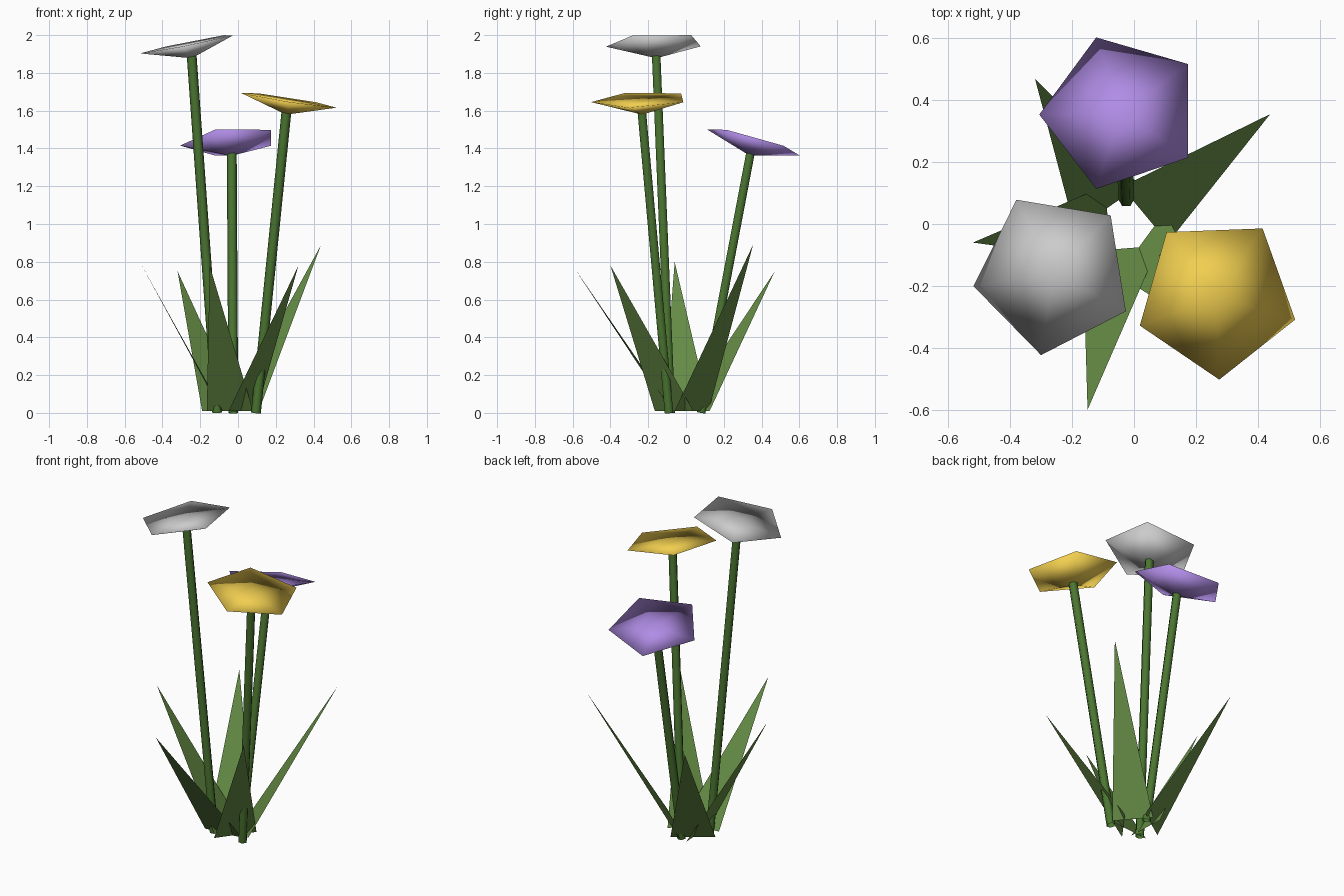
import bpy
from math import radians, cos, sin, pi
from mathutils import Vector

if "Cube" in bpy.data.objects:
    bpy.data.objects.remove(bpy.data.objects["Cube"])


def material(name, rgb):
    m = bpy.data.materials.new(name)
    m.diffuse_color = (*rgb, 1)
    m.use_nodes = True
    m.node_tree.nodes["Principled BSDF"].inputs["Base Color"].default_value = m.diffuse_color
    return m


def make(name, verts, faces, mat=None, smooth=False):
    me = bpy.data.meshes.new(name)
    me.from_pydata([tuple(v) for v in verts], [], faces)
    me.update()
    if mat:
        me.materials.append(mat)
    for p in me.polygons:
        p.use_smooth = smooth
    ob = bpy.data.objects.new(name, me)
    bpy.context.collection.objects.link(ob)
    return ob


def ring(center, normal, azimuth, radius, n):
    """Points of a regular polygon, the first one towards the azimuth."""
    w = Vector(normal).normalized()
    u = Vector((cos(radians(azimuth)), sin(radians(azimuth)), 0))
    u = (u - w * u.dot(w)).normalized()
    v = w.cross(u)
    return [Vector(center) + radius * (u * cos(2 * pi * i / n) + v * sin(2 * pi * i / n))
            for i in range(n)]


leaf_green = material("leaf_green", (0.13, 0.26, 0.06))
stem_green = material("stem_green", (0.07, 0.18, 0.03))
purple = material("purple_petal", (0.43, 0.26, 0.78))
yellow = material("yellow_petal", (0.88, 0.62, 0.08))

# flowers: name, rim centre, tilt, first corner azimuth, stem foot, material
flowers = [
    ("grey", (-0.26, -0.16, 1.956), (-0.2, -0.035, 1), 189, (-0.11, -0.08, 0), None),
    ("yellow", (0.267, -0.236, 1.658), (0.155, -0.043, 1), -16, (0.095, -0.09, 0), yellow),
    ("purple", (-0.04, 0.36, 1.438), (-0.093, 0.28, 1), 180, (-0.025, 0.08, 0), purple),
]
for name, c, tilt, az, foot, mat in flowers:
    n = Vector(tilt).normalized()
    apex = Vector(c) - n * 0.08
    # shallow five-sided head with a flat top and pointed underside
    rim = ring(c, tilt, az, 0.267, 5)
    faces = []
    for i in range(5):
        j = (i + 1) % 5
        faces += [(i, j, 5), (j, i, 6)]
    make(name + "_flower_head", rim + [Vector(c), apex], faces, mat, True)
    # six-sided stem leaning out from the foot
    axis = apex - Vector(foot)
    top = apex + axis.normalized() * 0.015
    verts = ring(foot, axis, 0, 0.026, 6) + ring(top, axis, 0, 0.026, 6)
    sides = [(i, (i + 1) % 6, (i + 1) % 6 + 6, i + 6) for i in range(6)]
    make(name + "_stem", verts, sides, stem_green, True)

# leaves: flat triangles given by two base corners and the tip
leaves = [
    ((-0.19, -0.02), (0.02, 0.125), (-0.32, 0.47, 0.75)),
    ((-0.04, 0.12), (0.11, -0.06), (0.44, 0.355, 0.89)),
    ((-0.08, -0.12), (-0.09, 0.125), (-0.52, -0.06, 0.80)),
    ((0.08, -0.07), (-0.165, -0.09), (-0.15, -0.60, 0.78)),
    ((0.10, 0.04), (-0.05, -0.165), (0.32, -0.40, 0.78)),
]
for k, (a, b, tip) in enumerate(leaves):
    make(f"leaf_{k + 1}", [(*a, 0.01), (*b, 0.01), tip], [(0, 1, 2)], leaf_green)
